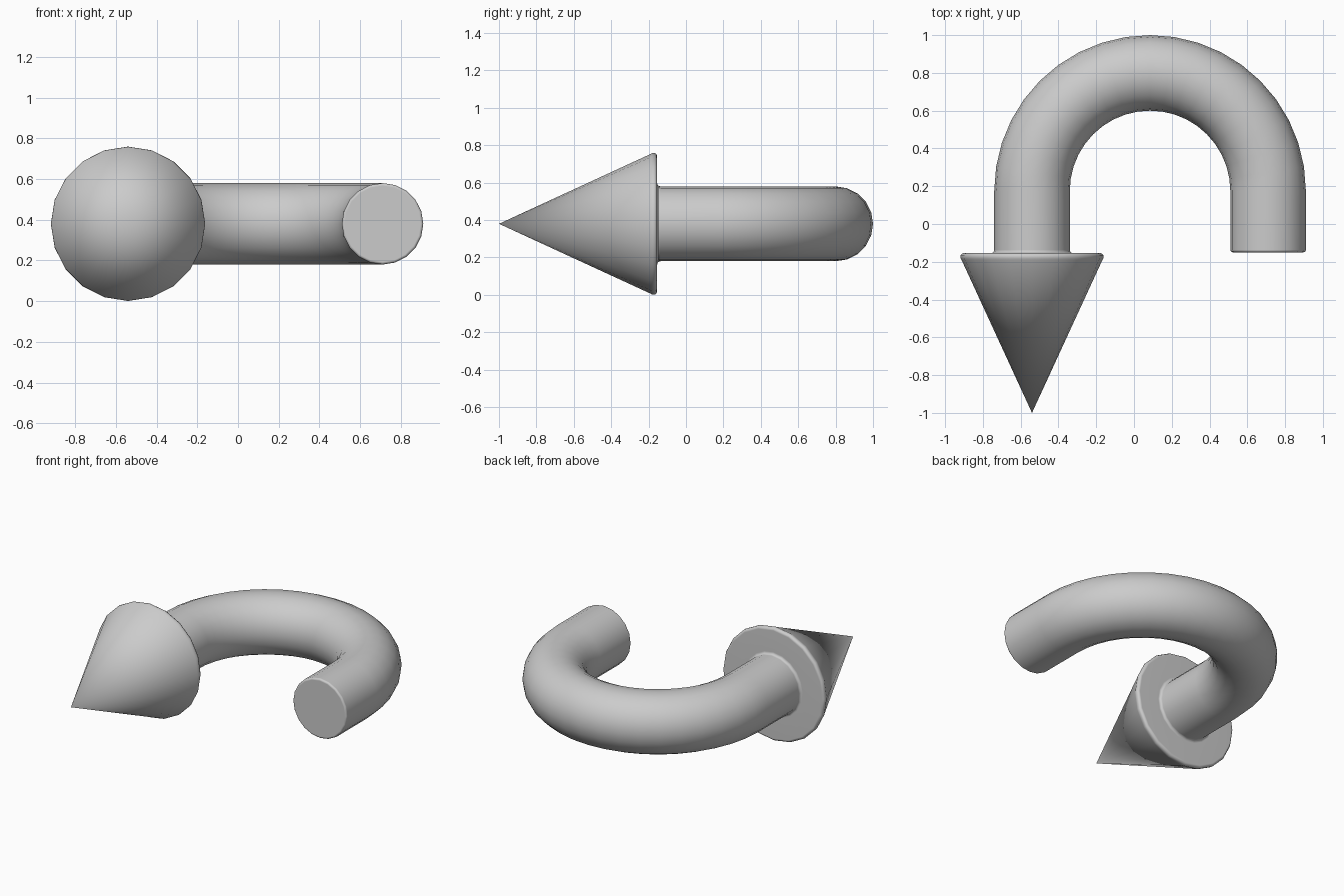
import bpy, bmesh
from math import sin, cos, pi, radians
from mathutils import Vector

if "Cube" in bpy.data.objects:
    bpy.data.objects.remove(bpy.data.objects["Cube"])

SIDES = 20
Z = 0.38                  # height of the centre line
CX, CY, R = 0.085, 0.175, 0.625   # bend centre and radius
XL, XR = CX - R, CX + R   # the two straight legs
TUBE = 0.2
UP = Vector((0, 0, 1))


def rounded(y, r, dy, dr, steps=3):
    """Quarter-round from (y, r + dr) to (y + dy, r), as (y, radius) pairs."""
    return [(y + dy * sin(t), r + dr * cos(t))
            for t in (i * pi / 2 / steps for i in range(steps + 1))]


stations = []             # (centre, sideways direction, radius)


def straight(x, side, profile):
    for y, r in profile:
        stations.append((Vector((x, y, Z)), Vector((side, 0, 0)), r))


# arrow head: cone flank, rounded rim, flat back, small fillet into the tube
straight(XL, -1, [(-0.19, 0.373), (-0.181, 0.378), (-0.168, 0.379),
                  (-0.158, 0.373), (-0.154, 0.362), (-0.154, 0.218)])
straight(XL, -1, [(-0.152, 0.209), (-0.146, 0.203), (-0.137, TUBE)])

# half-circle bend
STEPS = 20
for i in range(STEPS + 1):
    a = pi - pi * i / STEPS
    d = Vector((cos(a), sin(a), 0))
    stations.append((Vector((CX, CY, Z)) + d * R, d, TUBE))

# blunt end with a softened edge
straight(XR, 1, rounded(-0.137, TUBE - 0.013, -0.013, 0.013))

# sweep all rings into one closed skin
bm = bmesh.new()
rings = [[bm.verts.new(c + r * (cos(2 * pi * k / SIDES) * s + sin(2 * pi * k / SIDES) * UP))
          for k in range(SIDES)] for c, s, r in stations]
tip = bm.verts.new((XL, -1, Z))
for k in range(SIDES):
    n = (k + 1) % SIDES
    bm.faces.new((tip, rings[0][k], rings[0][n]))
    for a, b in zip(rings, rings[1:]):
        bm.faces.new((a[k], b[k], b[n], a[n]))
bm.faces.new(rings[-1])
bmesh.ops.recalc_face_normals(bm, faces=bm.faces)

mesh = bpy.data.meshes.new("u_turn_arrow")
bm.to_mesh(mesh)
bm.free()
arrow = bpy.data.objects.new("u_turn_arrow", mesh)
bpy.context.collection.objects.link(arrow)

# smooth shading, with the flat ends kept flat
bpy.context.view_layer.objects.active = arrow
arrow.select_set(True)
bpy.ops.object.shade_smooth_by_angle(angle=radians(45))
arrow.modifiers.new("flat_caps", 'WEIGHTED_NORMAL').keep_sharp = True
